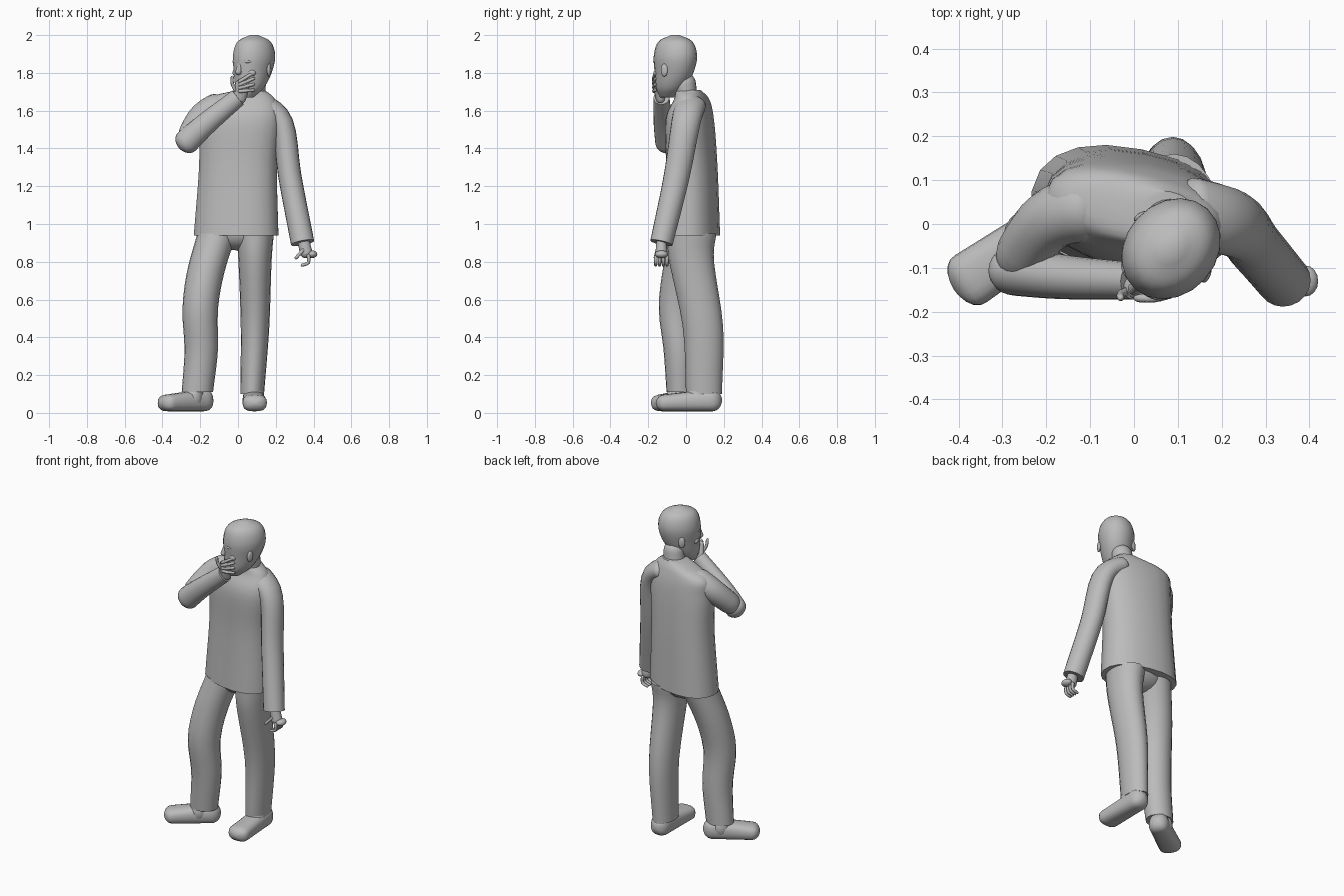
import bpy, bmesh, math
from mathutils import Vector, Matrix

if "Cube" in bpy.data.objects:
    bpy.data.objects.remove(bpy.data.objects["Cube"])

shade = 0.5
grey = bpy.data.materials.new("plain grey")
grey.use_nodes = True
grey.diffuse_color = (shade, shade, shade, 1)
grey.node_tree.nodes["Principled BSDF"].inputs["Base Color"].default_value = grey.diffuse_color

Y, Z = Vector((0, 1, 0)), Vector((0, 0, 1))
STILL = Matrix.Identity(4)


def finish(name, bm):
    """Turn a bmesh into a smooth grey object whose hems stay sharp."""
    bmesh.ops.recalc_face_normals(bm, faces=bm.faces)
    mesh = bpy.data.meshes.new(name)
    bm.to_mesh(mesh)
    bm.free()
    mesh.materials.append(grey)
    obj = bpy.data.objects.new(name, mesh)
    bpy.context.collection.objects.link(obj)
    bpy.ops.object.select_all(action='DESELECT')
    obj.select_set(True)
    bpy.context.view_layer.objects.active = obj
    bpy.ops.object.shade_smooth_by_angle(angle=math.radians(50))


def along(keys, share):
    """Point at a share of the way along a smooth curve through the keys."""
    keys = [Vector(key) for key in keys]
    last = len(keys) - 1
    padded = [2 * keys[0] - keys[1], *keys, 2 * keys[-1] - keys[-2]]
    i = min(int(share * last), last - 1)
    t = share * last - i
    before, start, end, after = padded[i:i + 4]
    out_slope, in_slope = (end - before) / 2, (after - start) / 2
    return (start + out_slope * t + (3 * (end - start) - 2 * out_slope - in_slope) * t ** 2
            + (2 * (start - end) + out_slope + in_slope) * t ** 3)


def oval(angle, power):
    """Corner of a unit oval; a higher power makes it boxier."""
    return [math.copysign(abs(f(angle)) ** (2 / power), f(angle)) for f in (math.cos, math.sin)]


def skin(name, rings, axis=None, ref=Y, power=2, sides=20, place=STILL):
    """Closed skin over rings, each holding a centre, a half width and a half depth."""
    bm = bmesh.new()
    loops = []
    for i, ring in enumerate(rings):
        ahead, behind = rings[min(i + 1, len(rings) - 1)], rings[max(i - 1, 0)]
        tangent = (axis or (ahead - behind).to_3d()).normalized()
        across = tangent.cross(ref).normalized()
        up = across.cross(tangent)
        loop = []
        for k in range(sides):
            c, s = oval(math.tau * k / sides, power)
            corner = ring.to_3d() + across * c * ring[3] + up * s * ring[4]
            loop.append(bm.verts.new(place @ corner))
        loops.append(loop)
    for low, high in zip(loops, loops[1:]):
        for k in range(sides):
            bm.faces.new((low[k - 1], low[k], high[k], high[k - 1]))
    bm.faces.new(loops[0])
    bm.faces.new(loops[-1])
    finish(name, bm)


def shaped(name, keys, steps=24, **options):
    """Skin through a few key rings."""
    skin(name, [along(keys, i / steps) for i in range(steps + 1)], **options)


def tube(name, path, start, end, open_start=False, open_end=False, steps=20, **options):
    """Tapering limb along a path; ends are rounded unless left open as a hem."""
    length = sum((Vector(a) - Vector(b)).length for a, b in zip(path, path[1:]))
    rings = []
    for i in range(steps + 1):
        share = (1 - math.cos(math.pi * i / steps)) / 2
        size = Vector(start).lerp(Vector(end), share)
        for is_open, gap, radius in ((open_start, share, min(start)),
                                     (open_end, 1 - share, min(end))):
            if not is_open:
                inset = max(0, 1 - gap * length / radius)
                size = size * max(.1, math.sqrt(1 - inset ** 2))
        rings.append(Vector((*along(path, share), *size)))
    skin(name, rings, **options)


def blob(name, centre, size, place=STILL):
    bm = bmesh.new()
    matrix = place @ Matrix.Translation(centre) @ Matrix.Diagonal((*size, 1))
    bmesh.ops.create_uvsphere(bm, u_segments=16, v_segments=10, radius=1, matrix=matrix)
    finish(name, bm)


def finger(name, base, reach, bow, radius=.01):
    """Finger from its base, arched sideways by the bow."""
    base, reach = Vector(base), Vector(reach)
    path = [base, base + reach / 2 + Vector(bow), base + reach]
    tube(name, path, (radius, radius), (radius * .8, radius * .8),
         steps=10, sides=8, ref=Vector((.1, 1, .2)))


# Shirt body, turned a little to one side
shaped("shirt", [(-.01, .03, .94, .228, .143), (0, .03, 1.3, .21, .13), (.01, .02, 1.55, .22, .12),
                 (.01, .03, 1.66, .19, .085), (.07, .01, 1.71, .07, .065)],
       axis=Z, ref=Vector((.2, 1, 0)).normalized(), power=2.3)

# Trousers
hem = dict(open_start=True, open_end=True, axis=Z)
tube("right_trouser_leg", [(-.11, .03, .95), (-.17, -.02, .75), (-.2, -.05, .55),
                           (-.195, -.035, .33), (-.215, -.03, .11)],
     (.105, .115), (.083, .073), **hem)
tube("left_trouser_leg", [(.09, .03, .95), (.09, .03, .8), (.09, .09, .45), (.075, .095, .1)],
     (.1, .13), (.063, .095), **hem)
blob("trouser_seat", (0, .03, .96), (.19, .11, .1))


# Shoes, low and wide towards the toe, with a raised instep
def shoe(name, heel, toe):
    high, low = .07, .05
    tube(name, [(*heel, high), (*toe, low)], (.056, high - .008), (.066, low - .008),
         ref=Z, power=2.6)
    instep = Vector((*heel, high)).lerp(Vector((*toe, low)), .35)
    blob(name + "_instep", instep + Z * .02, (.055, .07, .075))


shoe("left_shoe", (.08, .19), (.09, -.16))
shoe("right_shoe", (-.14, .03), (-.41, -.15))

# Sleeves: the left one hangs, the right one folds up towards the chin
left_wrist = Vector((.342, -.13, .9))
right_wrist = Vector((0, -.13, 1.67))
tube("left_sleeve", [(.1, .03, 1.65), (.23, 0, 1.54), (.275, -.05, 1.25), left_wrist],
     (.06, .085), (.062, .06), open_end=True)
tube("right_upper_sleeve", [(-.06, .045, 1.64), (-.19, .01, 1.57), (-.28, -.11, 1.43)],
     (.08, .08), (.06, .06))
tube("right_forearm_sleeve", [(-.31, -.1, 1.4), (-.17, -.12, 1.53), right_wrist],
     (.07, .06), (.048, .042), open_end=True)

# Right hand, resting on the chin
tube("right_palm", [right_wrist - Z * .03, right_wrist + Vector((.03, -.03, .09))],
     (.035, .025), (.04, .02))
for i in range(4):
    drop = Z * .016 * i
    finger("right_finger", Vector((0, -.168, 1.75)) - drop,
           Vector((.09, .008, .055)) - drop, (0, -.006, 0))
finger("right_thumb", (-.01, -.15, 1.7), (-.02, -.02, .085), (-.01, 0, 0))

# Left hand, hanging with loosely curled fingers
tube("left_palm", [left_wrist + Z * .03, left_wrist + Vector((.025, 0, -.08))],
     (.03, .025), (.035, .034))
for i in range(4):
    finger("left_finger", left_wrist + Vector((.03, .02 * i - .03, -.06)),
           (-.04, 0, -.06), (.02, 0, -.015))
finger("left_thumb", left_wrist + Vector((.01, -.02, -.03)), (-.05, -.015, -.055), (0, 0, 0))
blob("left_knuckles", left_wrist + Vector((.05, 0, -.06)), (.028, .035, .02))

# Neck and head, the head turned to the model's right
tube("neck", [(.075, .01, 1.6), (.09, -.01, 1.8)], (.066, .06), (.06, .055), open_start=True)
HEAD = Matrix.Translation((.085, -.056, 0)) @ Matrix.Rotation(math.radians(-42), 4, 'Z')
shaped("head", [(0, -.06, 1.67, .035, .04), (0, -.035, 1.72, .072, .08), (0, -.01, 1.8, .092, .11),
                (0, 0, 1.89, .104, .123), (0, 0, 1.965, .08, .098), (0, 0, 2, .02, .025)],
       axis=Z, place=HEAD)
tube("nose", [(0, -.11, 1.86), (0, -.127, 1.79)], (.01, .01), (.018, .018), place=HEAD)
blob("lips", (0, -.106, 1.755), (.025, .012, .012), HEAD)
blob("chin", (0, -.094, 1.705), (.03, .022, .022), HEAD)
for side, word in ((1, "left"), (-1, "right")):
    turned = HEAD @ Matrix.Rotation(side * math.radians(20), 4, 'Z')
    blob(word + "_ear", (side * .096, -.025, 1.815), (.01, .02, .034), turned)
    blob(word + "_brow", (0, -.109, 1.86), (.03, .014, .01), turned)
    blob(word + "_cheek", (side * .02, -.094, 1.8), (.028, .02, .02), turned)
